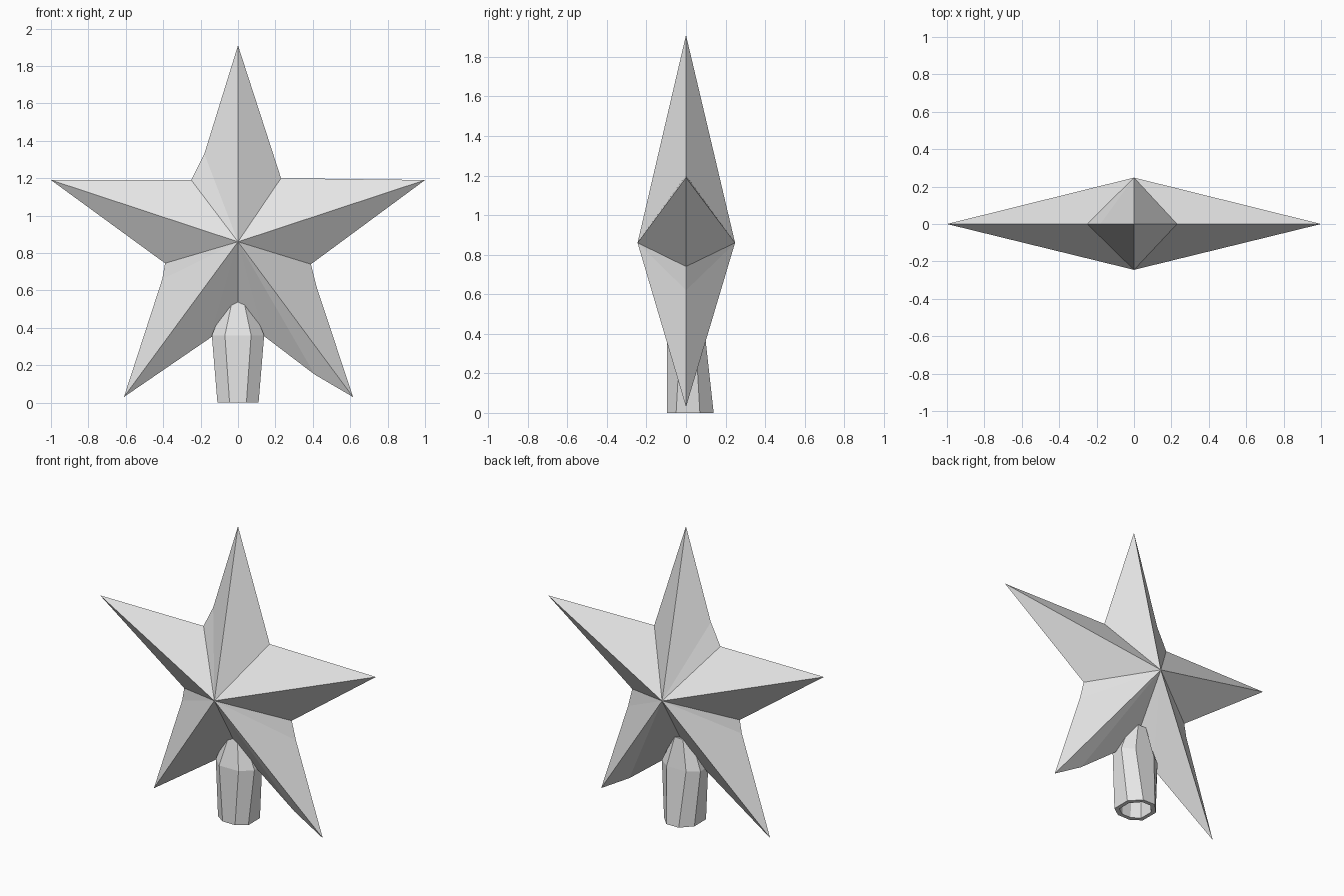
import bpy, bmesh

if "Cube" in bpy.data.objects:
    bpy.data.objects.remove(bpy.data.objects["Cube"])

grey = bpy.data.materials.new("plain_grey")
grey.diffuse_color = (0.8, 0.8, 0.8, 1)
grey.use_nodes = True
grey.node_tree.nodes["Principled BSDF"].inputs["Base Color"].default_value = grey.diffuse_color


def make_object(name, bm):
    bmesh.ops.recalc_face_normals(bm, faces=bm.faces)
    mesh = bpy.data.meshes.new(name)
    bm.to_mesh(mesh)
    bm.free()
    mesh.materials.append(grey)
    obj = bpy.data.objects.new(name, mesh)
    bpy.context.collection.objects.link(obj)
    return obj


# Star: a five-pointed outline joined to a front and a back peak
outline = [(0, 1.91), (0.23, 1.2), (1.0, 1.19), (0.39, 0.74), (0.42, 0.62),
           (0.615, 0.03), (0.41, 0.15), (0.14, 0.355), (0, 0.45),
           (-0.15, 0.345), (-0.61, 0.03), (-0.405, 0.66), (-0.39, 0.745),
           (-1.0, 1.19), (-0.25, 1.19), (-0.18, 1.33)]
bm = bmesh.new()
rim = [bm.verts.new((x, 0, z)) for x, z in outline]
for y in (-0.245, 0.248):
    peak = bm.verts.new((0, y, 0.86))
    for i, v in enumerate(rim):
        bm.faces.new((v, rim[(i + 1) % len(rim)], peak))
make_object("star", bm)


# Socket: a hollow eight-sided tube that narrows into the star
def ring(bm, z, half_w, flat_w, front, front_side, back_side, back):
    half = [(flat_w, front), (half_w, front_side),
            (half_w, back_side), (flat_w, back)]
    pts = half + [(-x, y) for x, y in reversed(half)]
    return [bm.verts.new((x, y, z)) for x, y in pts]


bm = bmesh.new()
rings = [
    ring(bm, 0.32, 0.085, 0.035, -0.06, -0.035, 0.05, 0.08),   # inner end
    ring(bm, 0.0, 0.085, 0.032, -0.07, -0.035, 0.055, 0.115),  # inner lip
    ring(bm, 0.0, 0.11, 0.045, -0.095, -0.05, 0.07, 0.14),     # outer lip
    ring(bm, 0.36, 0.14, 0.07, -0.095, -0.03, 0.05, 0.10),     # shoulder
    ring(bm, 0.55, 0.06, 0.03, -0.05, -0.02, 0.03, 0.075),     # top
]
for a, b in zip(rings, rings[1:]):
    for i in range(8):
        j = (i + 1) % 8
        bm.faces.new((a[i], a[j], b[j], b[i]))
bm.faces.new(rings[0])
bm.faces.new(rings[-1])
make_object("socket", bm)
